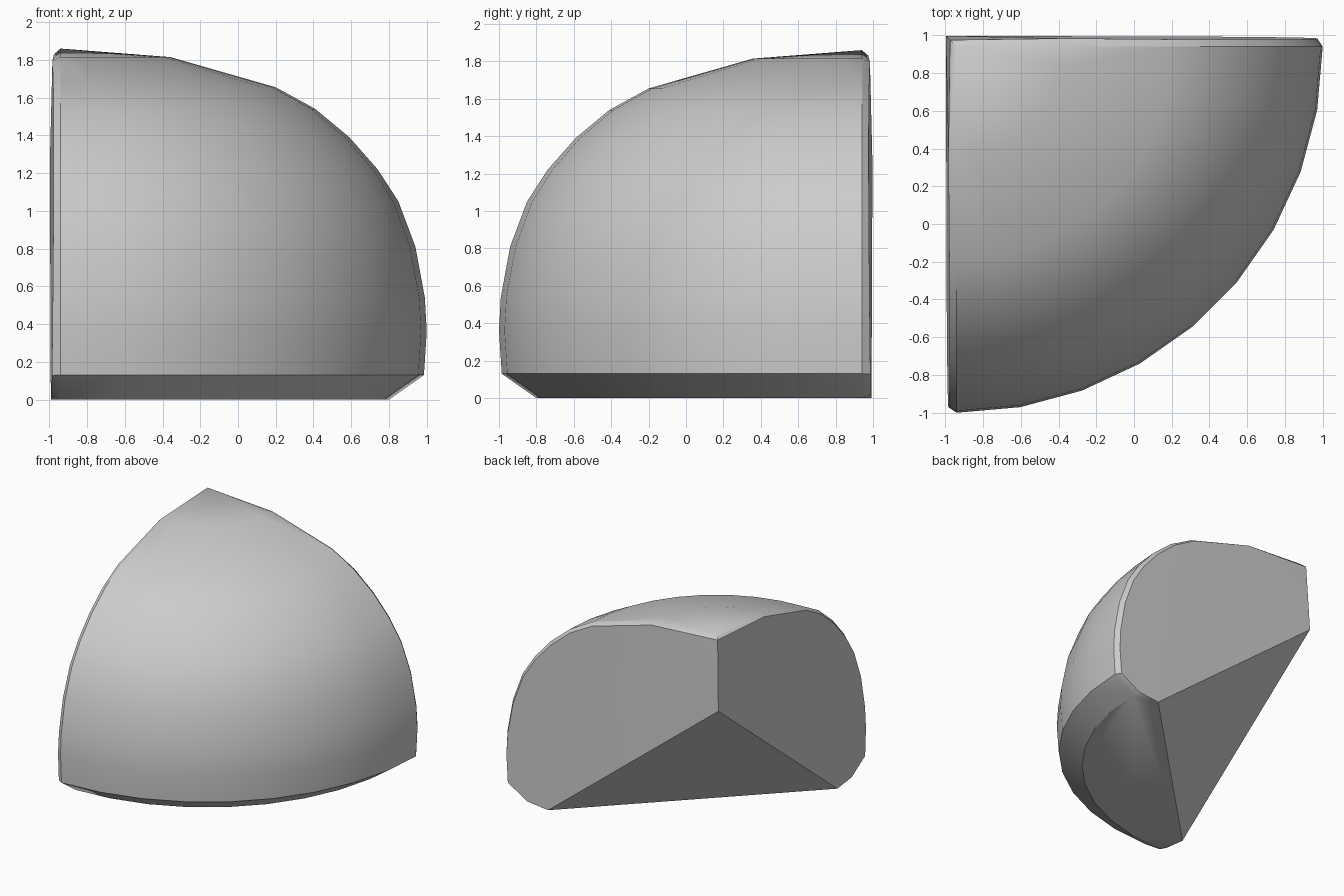
import bpy, bmesh
from math import sin, cos, pi

cube = bpy.data.objects.get("Cube")
if cube:
    bpy.data.objects.remove(cube)

stone = bpy.data.materials.new("plain_grey")
stone.use_nodes = True
grey = (0.6, 0.6, 0.6, 1)
stone.diffuse_color = grey
stone.node_tree.nodes["Principled BSDF"].inputs["Base Color"].default_value = grey

AXIS = 0.94          # the dome axis stands at (-AXIS, AXIS)
SEGMENTS = 9
# Dome outline as (radius, height), from crown to the bevelled foot
profile = [(0.58, 1.815), (1.14, 1.655), (1.35, 1.54), (1.53, 1.39), (1.68, 1.22),
           (1.79, 1.05), (1.88, 0.81), (1.93, 0.54), (1.94, 0.36), (1.925, 0.13), (1.74, 0)]


def mirrored(p):
    """Reflect across the diagonal that swaps the two cut sides."""
    return (-p[1], -p[0], p[2])


def on_side(y, z):
    """Point on the slightly tilted flat side facing -x."""
    return (-1.01 + 0.011 * z + 0.012 * (AXIS - y), y, z)


bm = bmesh.new()
points = [(-AXIS, AXIS, 1.86)]

# Curved outer surface: a quarter turn of the outline
for r, z in profile:
    for i in range(SEGMENTS + 1):
        a = i / SEGMENTS * pi / 2
        points.append((-AXIS + r * sin(a), AXIS - r * cos(a), z))

# Flat sides, set in a little from the dome to leave a bevelled rim
side = [on_side(AXIS - r * 0.985, max(z * 0.99, 0.02)) for r, z in profile]
# Inner slanted triangle: lower corners on the base, upper corner on the shared edge
side.append(on_side(-0.58, 0))
points += side + [mirrored(p) for p in side]
points += [(-0.997, 0.997, 1.25), (-0.975, 0.975, 1.83)]

for p in points:
    bm.verts.new(p)
hull = bmesh.ops.convex_hull(bm, input=bm.verts)
loose = {g for g in hull["geom_interior"] + hull["geom_unused"]
         if isinstance(g, bmesh.types.BMVert)}
bmesh.ops.delete(bm, geom=list(loose), context="VERTS")
bmesh.ops.dissolve_limit(bm, angle_limit=0.02, verts=bm.verts, edges=bm.edges)
bmesh.ops.recalc_face_normals(bm, faces=bm.faces)

mesh = bpy.data.meshes.new("dome_fragment")
bm.to_mesh(mesh)
bm.free()
mesh.materials.append(stone)
fragment = bpy.data.objects.new("dome_fragment", mesh)
bpy.context.collection.objects.link(fragment)

# Smooth dome, crisp cut edges
bpy.ops.object.select_all(action="DESELECT")
fragment.select_set(True)
bpy.context.view_layer.objects.active = fragment
bpy.ops.object.shade_smooth_by_angle(angle=0.45)
